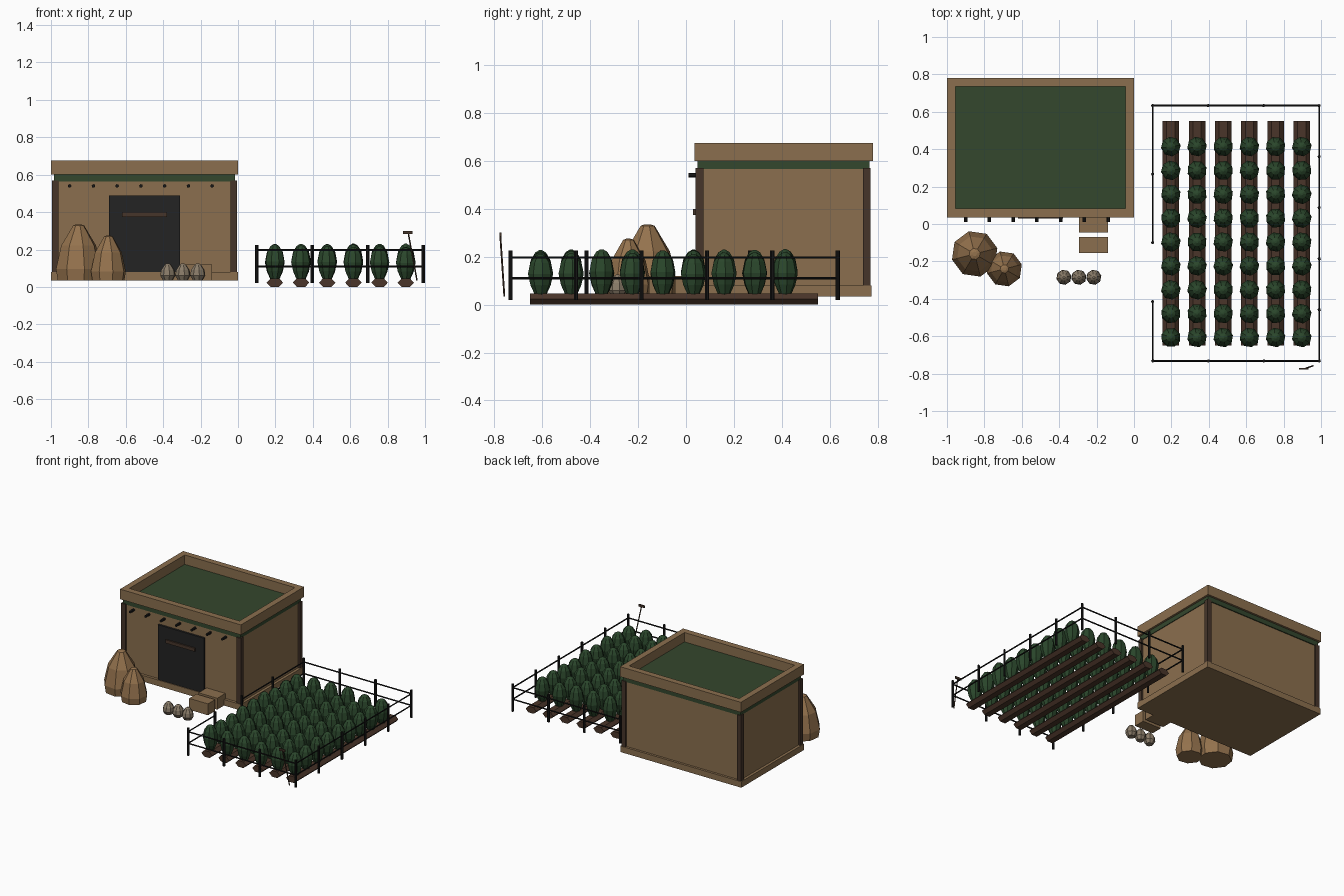
import bpy, bmesh, math, random
from mathutils import Vector

if "Cube" in bpy.data.objects:
    bpy.data.objects.remove(bpy.data.objects["Cube"])
random.seed(4)


def mat(name, hexcol):
    m = bpy.data.materials.new(name)
    c = [int(hexcol[i:i + 2], 16) / 255 for i in (0, 2, 4)]
    m.diffuse_color = [((v + 0.055) / 1.055) ** 2.4 if v > 0.04 else v / 12.92 for v in c] + [1]
    m.use_nodes = True
    m.node_tree.nodes["Principled BSDF"].inputs["Base Color"].default_value = m.diffuse_color
    return m


TAN = mat("mud tan", "8B6F4E")
POST = mat("dark timber", "46352A")
DOOR = mat("door charcoal", "232323")
ROOF = mat("roof green", "34472D")
LEAF = mat("leaf green", "2A462B")
SOIL = mat("soil brown", "4A3529")
IRON = mat("fence black", "161616")
HAY = mat("hay", "94724D")
SACK = mat("sack grey", "8A7C69")


def finish(name, bm, m):
    bmesh.ops.recalc_face_normals(bm, faces=bm.faces)
    me = bpy.data.meshes.new(name)
    bm.to_mesh(me)
    bm.free()
    me.materials.append(m)
    o = bpy.data.objects.new(name, me)
    bpy.context.collection.objects.link(o)
    return o


def add_box(bm, x0, x1, y0, y1, z0, z1):
    vs = bmesh.ops.create_cube(bm, size=1)["verts"]
    for v in vs:
        v.co = Vector(((x0 + x1) / 2 + v.co.x * (x1 - x0),
                       (y0 + y1) / 2 + v.co.y * (y1 - y0),
                       (z0 + z1) / 2 + v.co.z * (z1 - z0)))


def box(name, m, *dims):
    bm = bmesh.new()
    add_box(bm, *dims)
    return finish(name, bm, m)


def loft(bm, rings):
    """Skin a list of closed rings of points and cap both ends."""
    vr = [[bm.verts.new(p) for p in r] for r in rings]
    n = len(vr[0])
    for a, b in zip(vr, vr[1:]):
        for i in range(n):
            bm.faces.new((a[i], a[(i + 1) % n], b[(i + 1) % n], b[i]))
    bm.faces.new(vr[0][::-1])
    bm.faces.new(vr[-1])


def turned(bm, x, y, profile, sides, rot=0.0):
    loft(bm, [[(x + r * math.cos(rot + math.tau * i / sides),
                y + r * math.sin(rot + math.tau * i / sides), z)
               for i in range(sides)] for r, z in profile])


def bar(bm, p, q, r, sides=6):
    p, q = Vector(p), Vector(q)
    d = (q - p).normalized()
    u = d.orthogonal().normalized()
    w = d.cross(u)
    loft(bm, [[c + r * (u * math.cos(math.tau * i / sides) + w * math.sin(math.tau * i / sides))
               for i in range(sides)] for c in (p, q)])


# --- house ---
box("house_base", TAN, -1, 0, 0.035, 0.775, 0.035, 0.08)
box("house_walls", TAN, -0.98, -0.02, 0.055, 0.758, 0.08, 0.57)
box("roof_slab", ROOF, -0.985, -0.015, 0.048, 0.765, 0.565, 0.605)
bm = bmesh.new()
for d in ((-1, 0, 0.035, 0.082), (-1, 0, 0.735, 0.78),
          (-1, -0.955, 0.082, 0.735), (-0.045, 0, 0.082, 0.735)):
    add_box(bm, *d, 0.6, 0.675)
finish("parapet", bm, TAN)
bm = bmesh.new()
for x in (-0.995, -0.04):
    for y in (0.04, 0.738):
        add_box(bm, x, x + 0.035, y, y + 0.032, 0.08, 0.57)
finish("corner_posts", bm, POST)
box("door", DOOR, -0.69, -0.31, 0.04, 0.06, 0.08, 0.49)
box("door_bar", POST, -0.62, -0.38, 0.03, 0.045, 0.375, 0.4)
bm = bmesh.new()
for i in range(7):
    x = -0.9 + i * 0.127
    bar(bm, (x, 0.01, 0.54), (x, 0.06, 0.54), 0.01)
finish("beam_ends", bm, IRON)

# --- crates, haystacks and sacks in the yard ---
box("back_crate", TAN, -0.295, -0.14, -0.045, 0.05, 0.035, 0.12)
box("front_crate", TAN, -0.295, -0.14, -0.155, -0.07, 0.035, 0.12)
for name, x, y, r, h in (("large_haystack", -0.852, -0.16, 0.125, 0.3),
                         ("small_haystack", -0.693, -0.24, 0.096, 0.24)):
    bm = bmesh.new()
    turned(bm, x, y, [(r * k, 0.035 + h * t) for k, t in
                      ((0.92, 0), (1, 0.2), (0.77, 0.62), (0.24, 0.98), (0.1, 1))], 8, 0.25)
    finish(name, bm, HAY)
bm = bmesh.new()
for i in range(3):
    turned(bm, -0.375 + 0.08 * i, -0.285,
           [(0.026, 0.035), (0.041, 0.06), (0.037, 0.09), (0.018, 0.118), (0.006, 0.126)], 8, 0.2)
finish("sacks", bm, SACK)

# --- crop field ---
soil, crops = bmesh.new(), bmesh.new()
for c in range(6):
    x = 0.197 + 0.14 * c
    section = ((-0.044, 0.023), (-0.022, 0), (0.022, 0), (0.044, 0.023), (0.022, 0.046), (-0.022, 0.046))
    loft(soil, [[(x + a, y, z) for a, z in section] for y in (-0.65, 0.55)])
    for r in range(9):
        s = random.uniform(0.92, 1.04)
        turned(crops, x, 0.414 - 0.1276 * r,
               [(k, 0.04 + z * s) for k, z in ((0.024, 0), (0.043, 0.045), (0.053, 0.095),
                                               (0.043, 0.145), (0.024, 0.174), (0.006, 0.184))],
               8, random.uniform(0.1, 0.5))
finish("soil_ridges", soil, SOIL)
finish("crops", crops, LEAF)

# --- fence: runs of evenly spaced posts, with a gate gap on the left side ---
X0, X1, Y0, Y1 = 0.1, 0.99, -0.732, 0.633
bm = bmesh.new()
for a, b, n in (((X0, Y0), (X1, Y0), 3), ((X1, Y0), (X1, Y1), 5), ((X1, Y1), (X0, Y1), 3),
                ((X0, Y1), (X0, -0.1), 2), ((X0, -0.415), (X0, Y0), 1)):
    a, b = Vector(a), Vector(b)
    for i in range(n + 1):
        p = a.lerp(b, i / n)
        bar(bm, (*p, 0.02), (*p, 0.225), 0.009)
    for z in (0.11, 0.197):
        bar(bm, (*a, z), (*b, z), 0.005)
finish("fence", bm, IRON)

# --- hoe leaning by the field ---
bm = bmesh.new()
bar(bm, (0.957, -0.758, 0.035), (0.91, -0.775, 0.29), 0.004)
finish("hoe_handle", bm, POST)
box("hoe_head", POST, 0.883, 0.932, -0.778, -0.769, 0.284, 0.3)
